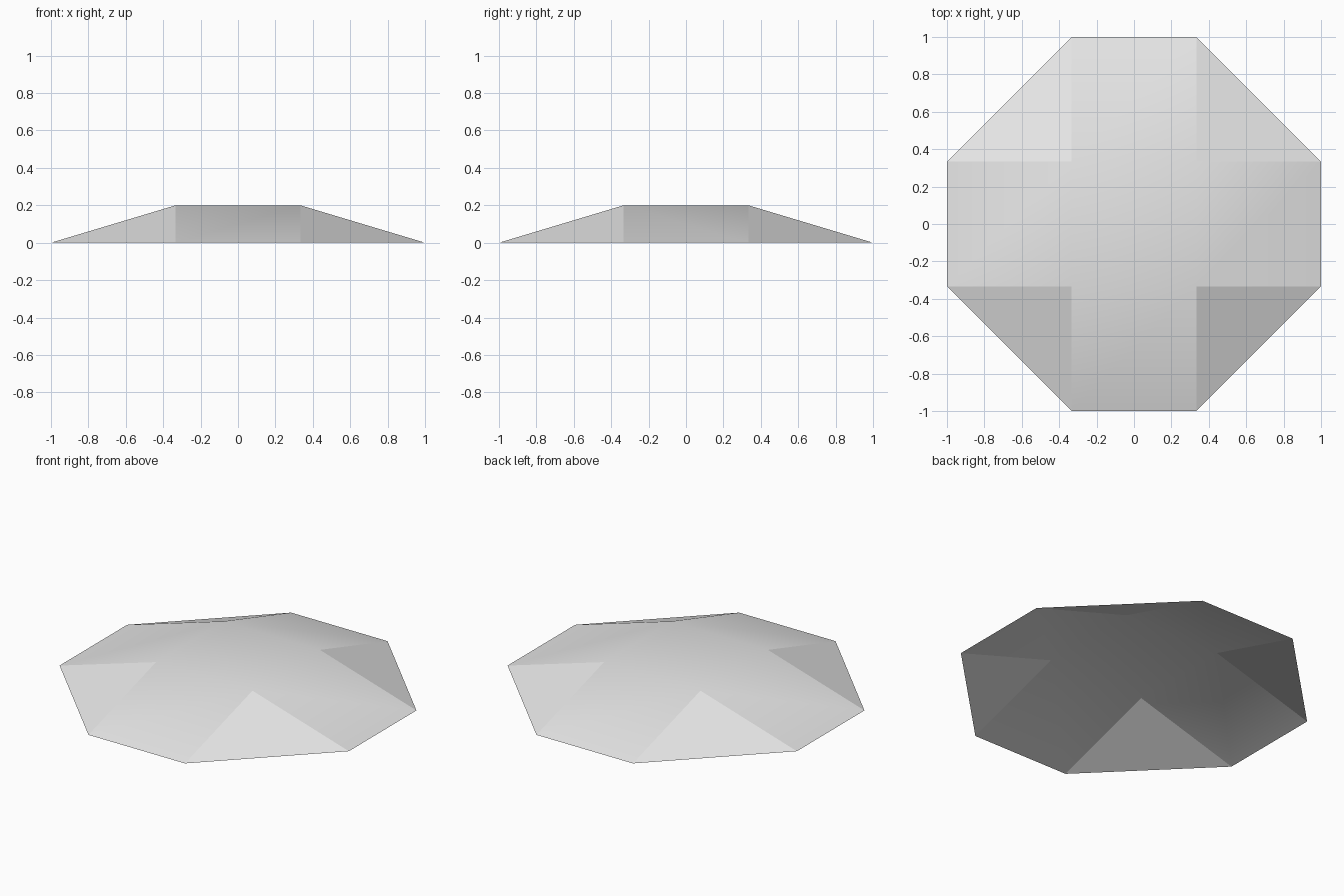
import bpy
import bmesh

default_cube = bpy.data.objects.get("Cube")
if default_cube:
    bpy.data.objects.remove(default_cube, do_unlink=True)

HEIGHT = 0.2

# Light grey shell colour
grey = bpy.data.materials.new("light_grey")
grey.use_nodes = True
colour = (0.8, 0.8, 0.8, 1.0)
grey.diffuse_color = colour
grey.node_tree.nodes["Principled BSDF"].inputs["Base Color"].default_value = colour

# Three-by-three sheet with the middle panel raised
bm = bmesh.new()
bmesh.ops.create_grid(bm, x_segments=3, y_segments=3, size=1)
for v in bm.verts:
    if max(abs(v.co.x), abs(v.co.y)) < 0.5:
        v.co.z = HEIGHT

# Cut the square corners off, leaving a cross
corners = [v for v in bm.verts if min(abs(v.co.x), abs(v.co.y)) > 0.9]
bmesh.ops.delete(bm, geom=corners, context='VERTS')

# Fill each corner with a sloping triangle
for sx in (-1, 1):
    for sy in (-1, 1):
        tri = [v for v in bm.verts if v.co.x * sx > 0 and v.co.y * sy > 0]
        face = bm.faces.new(tri)
        face.normal_update()

# Turn all faces up; shade the cross smoothly and crease the corners
bm.normal_update()
for face in bm.faces:
    if face.normal.z < 0:
        face.normal_flip()
    face.smooth = True
for edge in bm.edges:
    edge.smooth = all(len(f.verts) == 4 for f in edge.link_faces)

mesh = bpy.data.meshes.new("octagonal_canopy")
bm.to_mesh(mesh)
bm.free()
mesh.materials.append(grey)
canopy = bpy.data.objects.new("octagonal_canopy", mesh)
bpy.context.collection.objects.link(canopy)
